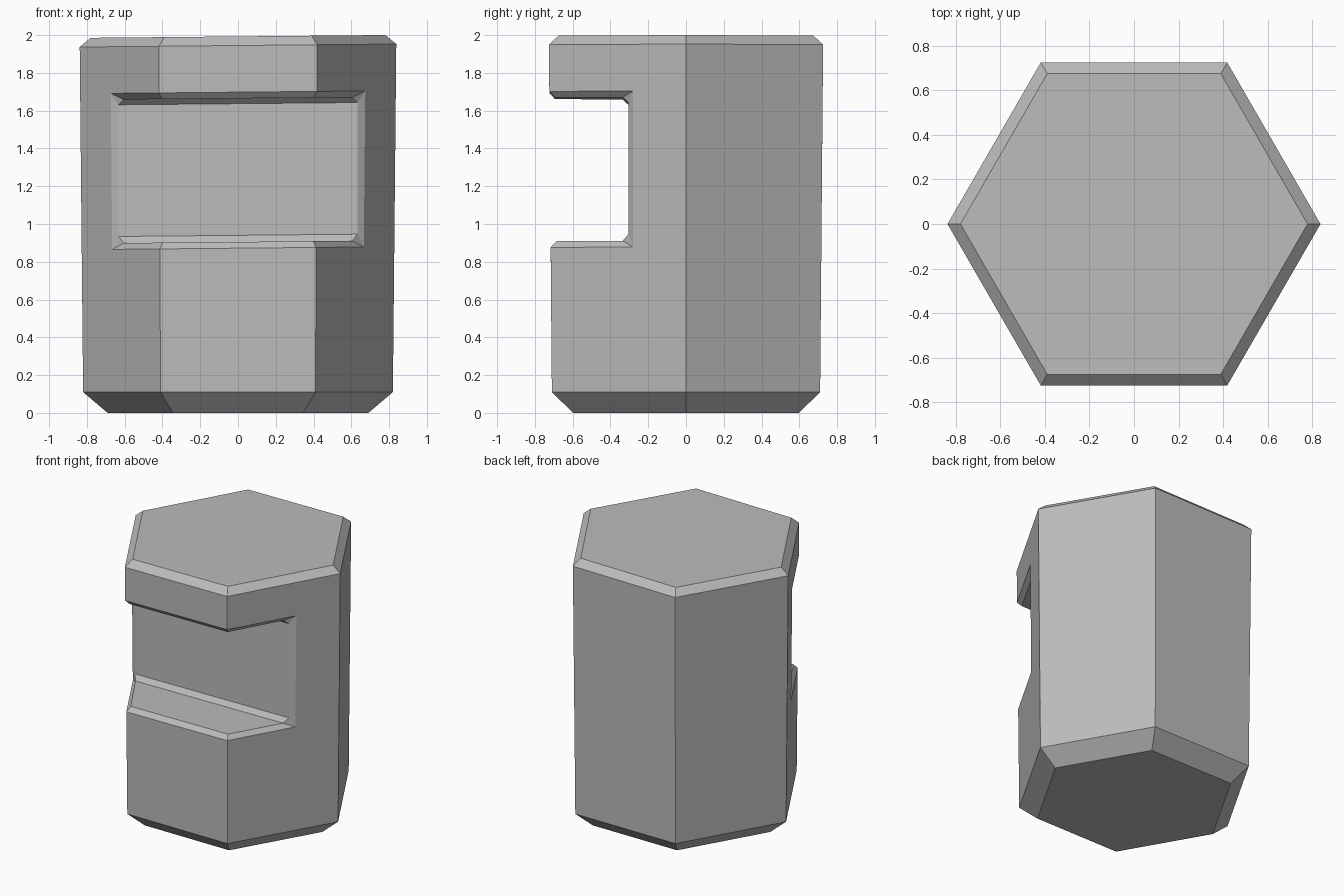
import bpy
import bmesh
from math import cos, sin, pi

cube = bpy.data.objects.get("Cube")
if cube:
    bpy.data.objects.remove(cube)

grey = bpy.data.materials.new("plain grey")
grey.use_nodes = True
colour = (0.5, 0.5, 0.5, 1)
grey.diffuse_color = colour
grey.node_tree.nodes["Principled BSDF"].inputs["Base Color"].default_value = colour

LOW, HIGH = 0.11, 1.945
TILT = 0.0095  # upper part leans slightly up toward the left side
bm = bmesh.new()


def point(x, y, z):
    return bm.verts.new((x, y, z + (TILT * x if z > 0.5 else 0)))


def ring(radius, z):
    return [point(radius * cos(i * pi / 3), radius * sin(i * pi / 3), z) for i in range(6)]


def bridge(a, b, skip=()):
    for i in range(len(a)):
        if i not in skip:
            j = (i + 1) % len(a)
            bm.faces.new((a[i], a[j], b[j], b[i]))


def wall_radius(z):
    return 0.82 + 0.018 * (z - LOW) / (HIGH - LOW)


def notch_end(rim_z, shelf_z, wall_z):
    """Rim, shelf and back wall corners at one end of the recess, right to left."""
    r = wall_radius(rim_z)
    depth = 0.28
    px = r - depth / 3 ** 0.5
    fx, fy = r / 2, -r * sin(pi / 3)
    rim = [point(*p, rim_z) for p in ((-px, -depth), (-fx, fy), (fx, fy), (px, -depth))]
    bx, by = fx - 0.015, fy + 0.03
    shelf = [point(*p, shelf_z) for p in ((-0.605, -0.335), (-bx, by), (bx, by), (0.605, -0.335))]
    wall = [point(s * 0.632, -0.305, wall_z) for s in (-1, 1)]
    # Chamfered lip, flat shelf, fillet to the wall and corner triangles
    for i in range(3):
        bm.faces.new((rim[i], rim[i + 1], shelf[i + 1], shelf[i]))
    bm.faces.new(shelf)
    bm.faces.new((shelf[0], shelf[3], wall[1], wall[0]))
    bm.faces.new((rim[0], shelf[0], wall[0]))
    bm.faces.new((rim[3], shelf[3], wall[1]))
    return rim, wall


# Tapered hexagonal body with chamfered ends
base = ring(0.69, 0)
low = ring(0.82, LOW)
high = ring(0.838, HIGH)
cap = ring(0.78, 1.993)
bm.faces.new(base)
bm.faces.new(cap)
bridge(base, low)
bridge(low, high, skip=(3, 4, 5))
bridge(high, cap)

# Recess across the front
rim_b, wall_b = notch_end(0.872, 0.905, 0.94)
rim_t, wall_t = notch_end(1.698, 1.665, 1.637)
bm.faces.new((wall_b[0], wall_b[1], wall_t[1], wall_t[0]))
for end, w in ((0, 0), (3, 1)):
    bm.faces.new((rim_b[end], wall_b[w], wall_t[w], rim_t[end]))

# Front panels above and below the recess
bm.faces.new((low[4], low[5], rim_b[2], rim_b[1]))
bm.faces.new((rim_t[1], rim_t[2], high[5], high[4]))

# Slanted front sides wrapping round the ends of the recess
for side, front, p, f in ((3, 4, 0, 1), (0, 5, 3, 2)):
    bm.faces.new((low[side], low[front], rim_b[f], rim_b[p],
                  rim_t[p], rim_t[f], high[front], high[side]))

bmesh.ops.recalc_face_normals(bm, faces=bm.faces)
mesh = bpy.data.meshes.new("notched_hex_body")
bm.to_mesh(mesh)
bm.free()
mesh.materials.append(grey)
body = bpy.data.objects.new("notched_hex_body", mesh)
bpy.context.collection.objects.link(body)
